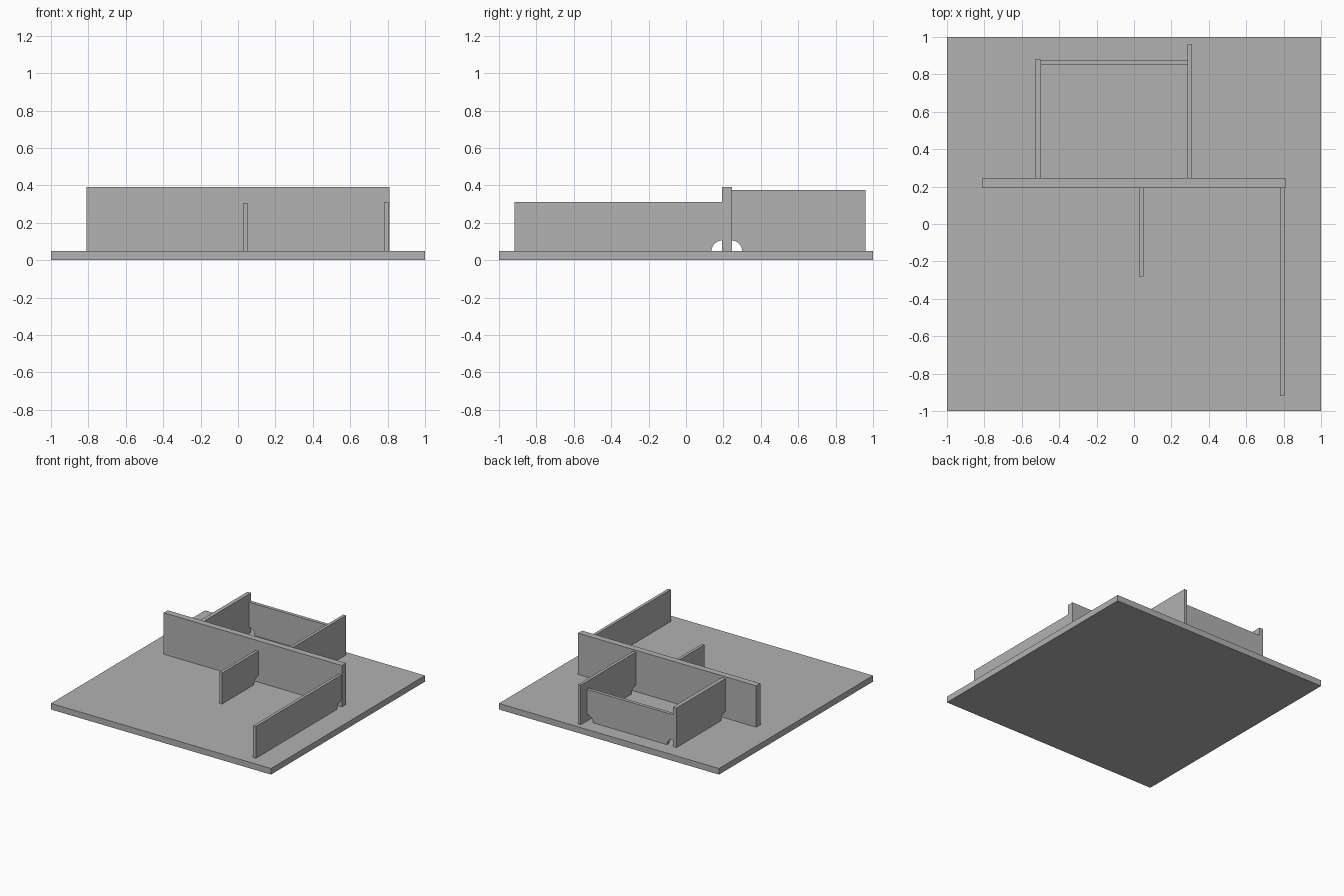
import bpy, bmesh, math
from mathutils import Vector

cube = bpy.data.objects.get("Cube")
if cube:
    bpy.data.objects.remove(cube, do_unlink=True)

grey = bpy.data.materials.new("plain grey")
grey.use_nodes = True
COLOUR = (0.445, 0.445, 0.445, 1)
grey.diffuse_color = COLOUR
grey.node_tree.nodes["Principled BSDF"].inputs["Base Color"].default_value = COLOUR

FLOOR = 0.05    # top of the base slab
NOTCH = 0.055   # radius of the drain hole in a wall's lower corner


def panel(name, along, span, across, z0, z1, notch_low=False, notch_high=False):
    """Upright panel running along 'x' or 'y', with optional quarter-round lower corners."""
    a, b = span
    arc = [math.pi / 2 * i / 10 for i in range(11)]
    outline = [(a, z1)]
    if notch_low:
        outline += [(a + NOTCH * math.sin(t), z0 + NOTCH * math.cos(t)) for t in arc]
    else:
        outline.append((a, z0))
    if notch_high:
        outline += [(b - NOTCH * math.cos(t), z0 + NOTCH * math.sin(t)) for t in arc]
    else:
        outline.append((b, z0))
    outline.append((b, z1))

    def place(u, w, z):
        return Vector((u, w, z)) if along == "x" else Vector((w, u, z))

    bm = bmesh.new()
    face = bm.faces.new([bm.verts.new(place(u, across[0], z)) for u, z in outline])
    out = bmesh.ops.extrude_face_region(bm, geom=[face])
    moved = [v for v in out["geom"] if isinstance(v, bmesh.types.BMVert)]
    bmesh.ops.translate(bm, verts=moved, vec=place(0, across[1] - across[0], 0))
    bmesh.ops.recalc_face_normals(bm, faces=bm.faces)
    mesh = bpy.data.meshes.new(name)
    bm.to_mesh(mesh)
    bm.free()
    mesh.materials.append(grey)
    obj = bpy.data.objects.new(name, mesh)
    bpy.context.collection.objects.link(obj)
    return obj


# Base slab and the long main wall
panel("base", "x", (-1, 1), (-1, 1), 0, FLOOR)
panel("main_wall", "x", (-0.81, 0.81), (0.192, 0.245), FLOOR, 0.39)

# Fins in front of the main wall
panel("front_short_wall", "y", (-0.28, 0.192), (0.026, 0.05), FLOOR, 0.305, notch_high=True)
panel("front_long_wall", "y", (-0.917, 0.192), (0.78, 0.805), FLOOR, 0.312, notch_high=True)

# Enclosure behind the main wall
panel("rear_right_wall", "y", (0.245, 0.88), (-0.53, -0.497), FLOOR, 0.375, notch_low=True)
panel("rear_left_wall", "y", (0.245, 0.96), (0.285, 0.31), FLOOR, 0.375, notch_low=True)
panel("rear_cross_wall", "x", (-0.497, 0.285), (0.85, 0.878), FLOOR, 0.31,
      notch_low=True, notch_high=True)
